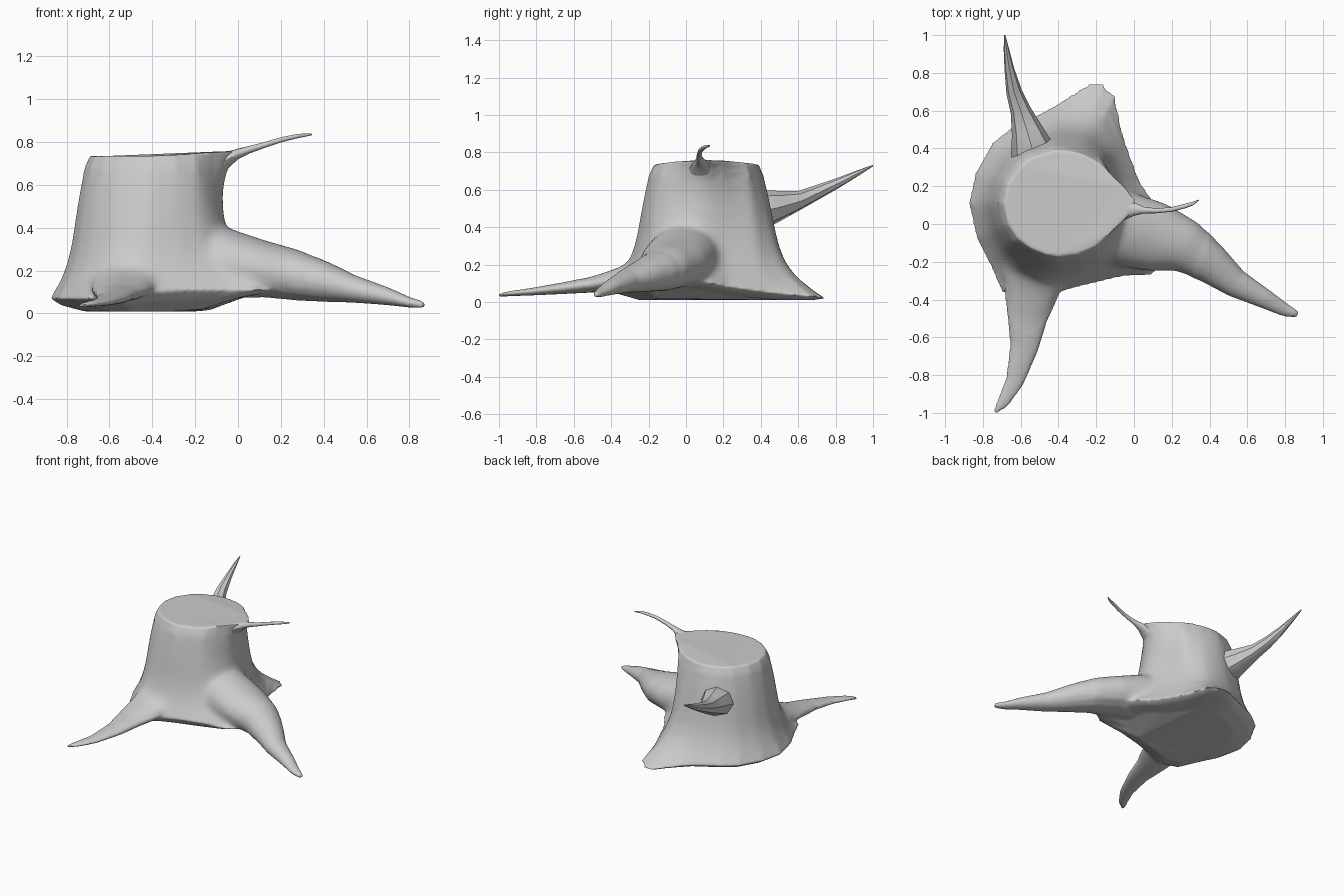
import bpy, bmesh
from math import sin, cos, pi, atan2, radians, hypot
from mathutils import Vector

if "Cube" in bpy.data.objects:
    bpy.data.objects.remove(bpy.data.objects["Cube"])


def smooth_shade(ob, angle):
    bpy.ops.object.select_all(action='DESELECT')
    bpy.context.view_layer.objects.active = ob
    ob.select_set(True)
    bpy.ops.object.shade_smooth_by_angle(angle=radians(angle))


def loft(name, rings, angle=40):
    """Skin equal-length rings, cap both ends and shade smooth."""
    bm = bmesh.new()
    vs = [[bm.verts.new(p) for p in r] for r in rings]
    n = len(rings[0])
    for a, b in zip(vs, vs[1:]):
        for i in range(n):
            j = (i + 1) % n
            bm.faces.new((a[i], a[j], b[j], b[i]))
    bm.faces.new(vs[0])
    bm.faces.new(vs[-1])
    bmesh.ops.recalc_face_normals(bm, faces=bm.faces)
    me = bpy.data.meshes.new(name)
    bm.to_mesh(me)
    bm.free()
    ob = bpy.data.objects.new(name, me)
    bpy.context.collection.objects.link(ob)
    smooth_shade(ob, angle)
    return ob


def limb(name, stations, n=10):
    """Tapered limb; each station is x, y, z, half width, half height."""
    rings = []
    for k, (x, y, z, w, h) in enumerate(stations):
        a = stations[max(k - 1, 0)]
        b = stations[min(k + 1, len(stations) - 1)]
        d = Vector((b[0] - a[0], b[1] - a[1], 0)).normalized()
        side = Vector((-d.y, d.x, 0))
        rings.append([Vector((x, y, z)) + side * w * cos(2 * pi * i / n)
                      + Vector((0, 0, h * sin(2 * pi * i / n))) for i in range(n)])
    return loft(name, rings)


# Trunk: cut top (drawn out towards the twig) flaring into an irregular base
cx, cy, rx, ry = -0.385, 0.11, 0.305, 0.28
base = [(-.875, .11, .07), (-.835, -.07, .07), (-.77, -.2, .07), (-.70, -.36, .07),
        (-.55, -.42, .08), (-.42, -.37, .10), (-.24, -.32, .11), (-.07, -.28, .11),
        (.09, -.27, .11), (.19, -.2, .11), (.15, -.04, .11), (.13, .06, .11),
        (.09, .14, .10), (.03, .23, .08),
        (-.05, .45, .05), (-.10, .68, .03), (-.16, .74, .02), (-.24, .745, .02),
        (-.34, .68, .04), (-.45, .61, .06), (-.65, .51, .07), (-.75, .43, .07),
        (-.84, .27, .07)]


def under(s, zf):
    """A bottom ring scaled by s; it rises towards the right root."""
    return [(cx + (x - cx) * s, cy + (y - cy) * s, zf(x, z)) for x, y, z in base]


rings = [under(.68, lambda x, z: .01 + .25 * max(0, x + .1)),
         under(.9, lambda x, z: .55 * z + .12 * max(0, x + .1))]
# height fraction above the base edge, outward flare
for f, w in [(0, 1), (.06, .82), (.14, .62), (.25, .43), (.38, .31), (.52, .235),
             (.68, .16), (.84, .085), (.92, .04), (.97, .01), (1, 0)]:
    ring = []
    for x, y, z in base:
        t = atan2((y - cy) / ry, (x - cx) / rx)
        tx, ty = cx + rx * cos(t), cy + ry * sin(t)
        right = max(0, cos(t))
        tz = .735 + .025 * right ** 2
        k = min(1, max(.62, .62 + (hypot(x - tx, y - ty) - .2) * 2.5))
        v = w ** k if w else 0
        bulge = .1 * right ** 14 * f ** 10 - .065 * right ** 2 * sin(pi * f)
        ring.append((tx + (x - tx) * v + bulge, ty + (y - ty) * v, z + (tz - z) * f))
    rings.append(ring)
stump = loft("stump", rings, 50)

# Roots
roots = [
    limb("right_root", [(-.20, .02, .24, .19, .15), (-.04, -.03, .235, .20, .165),
                        (.12, -.07, .21, .19, .135), (.28, -.12, .18, .145, .12),
                        (.42, -.22, .145, .105, .092), (.54, -.315, .115, .077, .065),
                        (.70, -.40, .08, .052, .042), (.80, -.455, .052, .037, .025),
                        (.868, -.48, .04, .018, .016)], 16),
    limb("front_root", [(-.49, -.08, .19, .17, .11), (-.52, -.25, .15, .17, .09),
                        (-.545, -.37, .12, .145, .062), (-.565, -.50, .095, .108, .044),
                        (-.58, -.65, .075, .078, .032), (-.63, -.83, .055, .052, .02),
                        (-.69, -.94, .045, .036, .014), (-.738, -1.0, .037, .012, .01)], 16)]

# Fuse the roots into the trunk, then soften the joins only
bpy.ops.object.select_all(action='DESELECT')
for ob in roots + [stump]:
    ob.select_set(True)
bpy.context.view_layer.objects.active = stump
bpy.ops.object.join()
mod = stump.modifiers.new("fuse", 'REMESH')
mod.mode = 'VOXEL'
mod.voxel_size = .01
bpy.ops.object.modifier_apply(modifier=mod.name)
bm = bmesh.new()
bm.from_mesh(stump.data)
soft = [v for v in bm.verts if .12 < v.co.z < .66 and hypot(v.co.x - cx, v.co.y - cy) < .8]
fine = [v for v in bm.verts if v.co.z < .72]
for verts, count in ((soft, 50), (fine, 4)):
    for _ in range(count):
        bmesh.ops.smooth_vert(bm, verts=verts, factor=.5, use_axis_x=True,
                              use_axis_y=True, use_axis_z=True)
bm.to_mesh(stump.data)
bm.free()
smooth_shade(stump, 45)

# Broken branch on the back left
limb("back_branch", [(-.52, .32, .47, .12, .11), (-.54, .40, .49, .115, .11),
                     (-.565, .49, .51, .085, .085), (-.60, .60, .54, .055, .054),
                     (-.635, .70, .585, .042, .042), (-.66, .82, .64, .026, .028),
                     (-.675, .92, .69, .015, .016), (-.685, 1.0, .73, .004, .004)], 8)

# Curved twig growing from the rim
limb("rim_twig", [(-.13, .09, .66, .09, .07), (-.08, .085, .695, .075, .055),
                  (-.03, .08, .726, .052, .034),
                  (0, .078, .744, .036, .025), (.05, .073, .763, .018, .018),
                  (.12, .07, .785, .013, .014), (.20, .077, .81, .012, .012),
                  (.27, .095, .826, .012, .010), (.31, .108, .832, .009, .008),
                  (.343, .127, .835, .003, .004)], 12)
